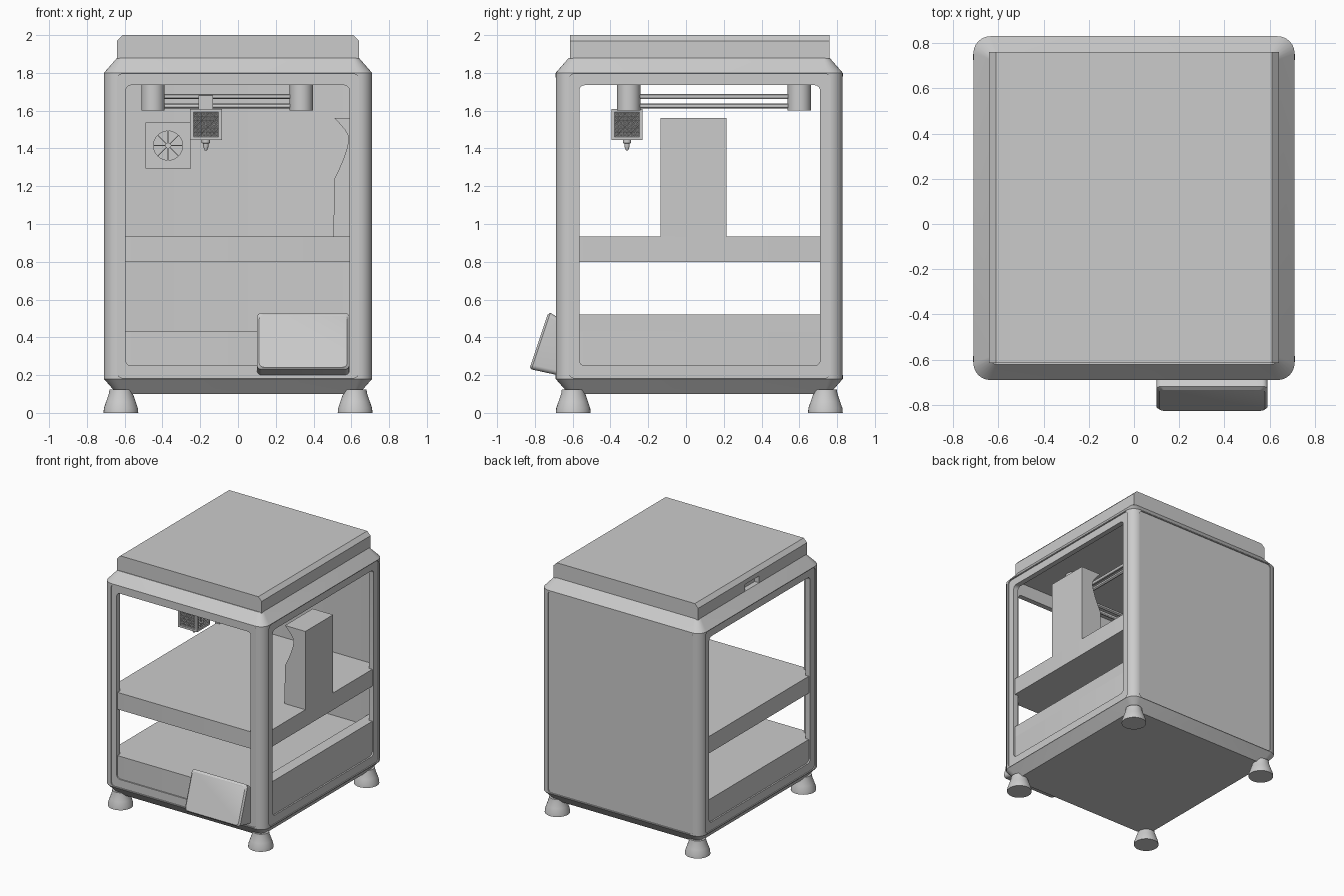
import bpy, bmesh
from math import sin, cos, pi, radians

if "Cube" in bpy.data.objects:
    bpy.data.objects.remove(bpy.data.objects["Cube"])


def make(name, bm, smooth=True):
    bmesh.ops.recalc_face_normals(bm, faces=bm.faces[:])
    me = bpy.data.meshes.new(name)
    bm.to_mesh(me)
    bm.free()
    ob = bpy.data.objects.new(name, me)
    bpy.context.collection.objects.link(ob)
    if smooth:
        shade(ob)
    return ob


def activate(ob):
    bpy.ops.object.select_all(action='DESELECT')
    ob.select_set(True)
    bpy.context.view_layer.objects.active = ob


def shade(ob):
    activate(ob)
    bpy.ops.object.shade_smooth_by_angle(angle=radians(30))


def loft(name, rings):
    """Closed skin through rings of equal point count."""
    bm = bmesh.new()
    vs = [[bm.verts.new(p) for p in ring] for ring in rings]
    n = len(vs[0])
    for a, b in zip(vs, vs[1:]):
        for i in range(n):
            bm.faces.new((a[i], a[(i + 1) % n], b[(i + 1) % n], b[i]))
    bm.faces.new(vs[0])
    bm.faces.new(vs[-1])
    return make(name, bm)


def rrect(a0, a1, b0, b1, r, seg=6):
    pts = []
    for k, (a, b) in enumerate([(a1 - r, b1 - r), (a0 + r, b1 - r), (a0 + r, b0 + r), (a1 - r, b0 + r)]):
        for i in range(seg + 1):
            t = (k + i / seg) * pi / 2
            pts.append((a + r * cos(t), b + r * sin(t)))
    return pts


def prism(name, pts, axis, lo, hi):
    put = {'x': lambda a, b, c: (c, a, b), 'y': lambda a, b, c: (a, c, b), 'z': lambda a, b, c: (a, b, c)}[axis]
    return loft(name, [[put(a, b, c) for a, b in pts] for c in (lo, hi)])


def box(name, x0, x1, y0, y1, z0, z1):
    return prism(name, [(x0, y0), (x1, y0), (x1, y1), (x0, y1)], 'z', z0, z1)


def circle(r, n=32, a=0, b=0):
    return [(a + r * cos(2 * pi * i / n), b + r * sin(2 * pi * i / n)) for i in range(n)]


def lathe(name, x, y, profile):
    return loft(name, [[(a, b, z) for a, b in circle(r, 32, x, y)] for r, z in profile])


def cut(ob, *cutters):
    for c in cutters:
        c.hide_render = True
        m = ob.modifiers.new("cut", 'BOOLEAN')
        m.operation, m.solver, m.object = 'DIFFERENCE', 'EXACT', c
        activate(ob)
        while ob.modifiers[0] != m:
            bpy.ops.object.modifier_move_up(modifier=m.name)
        bpy.ops.object.modifier_apply(modifier=m.name)
        bpy.data.objects.remove(c)
    shade(ob)


# Outer case: rounded, chamfered shell with open front and sides
layers = [(0.10, 0.07), (0.18, 0.0), (1.80, 0.0), (1.88, 0.07)]
case = loft("case", [[(a, b, z) for a, b in rrect(-.71 + d, .71 - d, -.69 + d, .83 - d, .075 - d * .6)]
                     for z, d in layers])
cut(case,
    prism("cavity", rrect(-.66, .66, -.64, .79, .03), 'z', .14, 1.84),
    prism("front_recess", rrect(-.64, .64, .185, 1.795, .03), 'y', -.8, -.682),
    prism("back_recess", rrect(-.64, .64, .185, 1.795, .03), 'y', .822, .9),
    prism("right_recess", rrect(-.62, .765, .185, 1.795, .03), 'x', .702, .8),
    prism("left_recess", rrect(-.62, .765, .185, 1.795, .03), 'x', -.8, -.702),
    prism("front_opening", rrect(-.595, .59, .25, 1.735, .03), 'y', -.8, -.55),
    prism("side_openings", rrect(-.565, .71, .25, 1.735, .03), 'x', -.8, .8))

# Lid with sloped side edges and a grip notch on the left
lid = prism("lid", [(-.64, 1.875), (.64, 1.875), (.64, 1.97), (.61, 2), (-.61, 2), (-.64, 1.97)], 'y', -.615, .76)
cut(lid, box("grip_notch", -.7, -.60, -.01, .17, 1.86, 1.935))

# Electronics base, raised right edge, and middle shelf
prism("base", rrect(-.69, .69, -.672, .80, .05), 'z', .2, .43)
box("base_right_panel", .60, .69, -.60, .79, .42, .52)
prism("middle_shelf", rrect(-.69, .69, -.672, .80, .05), 'z', .80, .935)

# Tower on the shelf with a scooped inner side
scoop = [(.51, 1.24), (.535, 1.29), (.56, 1.35), (.577, 1.40), (.585, 1.44), (.582, 1.47), (.565, 1.50), (.535, 1.535)]
prism("side_tower", [(.69, 1.56), (.69, .93), (.505, .93)] + scoop + [(.51, 1.56)], 'y', -.135, .215)

# Feet
for x in (-.62, .62):
    for y in (-.597, .738):
        lathe("foot", x, y, [(.092, 0), (.09, .025), (.078, .06), (.064, .10), (.06, .125)])

# Gantry pillars and rods
for x in (-.45, .335):
    for y in (-.303, .60):
        lathe("gantry_pillar", x, y, [(.062, 1.6), (.062, 1.85)])
for z in (1.625, 1.675):
    for y in (-.303, .60):
        prism("cross_rod", circle(.014, 12, y, z), 'x', -.45, .335)
    for x in (-.45, .335):
        prism("side_rod", circle(.014, 12, x, z), 'y', -.303, .60)

# Print head with grilles in shallow pockets
hx, hy, hz = -.17, -.312, 1.5275
head = box("print_head", hx - .085, hx + .085, hy - .083, hy + .083, 1.445, 1.61)
box("head_mount", hx - .038, hx + .038, hy - .038, hy + .038, 1.60, 1.68)
lathe("nozzle", hx, hy, [(.022, 1.45), (.022, 1.43), (.014, 1.425), (.014, 1.41), (.006, 1.39)])
h = .066
cut(head,
    box("front_pocket", hx - h, hx + h, hy - .1, hy - .068, hz - h, hz + h),
    box("right_pocket", hx + .07, hx + .1, hy - h, hy + h, hz - h, hz + h))
for name, loc, rot in (("front_grille", (hx, hy - .075, hz), (pi / 2, 0, 0)),
                       ("right_grille", (hx + .077, hy, hz), (pi / 2, 0, pi / 2))):
    bm = bmesh.new()
    bmesh.ops.create_grid(bm, x_segments=6, y_segments=6, size=h)
    bmesh.ops.poke(bm, faces=bm.faces[:])
    grille = make(name, bm, False)
    grille.location, grille.rotation_euler = loc, rot
    w = grille.modifiers.new("bars", 'WIREFRAME')
    w.thickness = .005

# Fan on the back wall
fx, fz = -.37, 1.415
fan = prism("fan_frame", rrect(fx - .12, fx + .12, fz - .125, fz + .125, .008), 'y', .76, .80)
cut(fan, prism("fan_hole", circle(.077, 40, fx, fz), 'y', .7, .785))
prism("fan_hub", circle(.015, 20, fx, fz), 'y', .763, .79)
for i in range(8):
    t = i * pi / 4
    blade = box("fan_blade", 0, .08, -.01, .01, -.002, .002)
    blade.location, blade.rotation_euler = (fx, .775, fz), (0, t, 0)

# Tilted control screen: rounded slab sheared to the slanted front
outline = rrect(.10, .59, 0, 1, .03)


def screen_ring(inset, push):
    ring = []
    for x, z in rrect(.10 + inset, .59 - inset, inset, .31 - inset, .025):
        t = z / .31
        ring.append((x, -.83 + .10 * t + push, .23 + .30 * t))
    return ring


back = [(x, -.68, .20 + (z - .23) * 1.02) for x, y, z in screen_ring(0, .01)]
loft("control_screen", [back, screen_ring(0, .012), screen_ring(.012, 0)])
